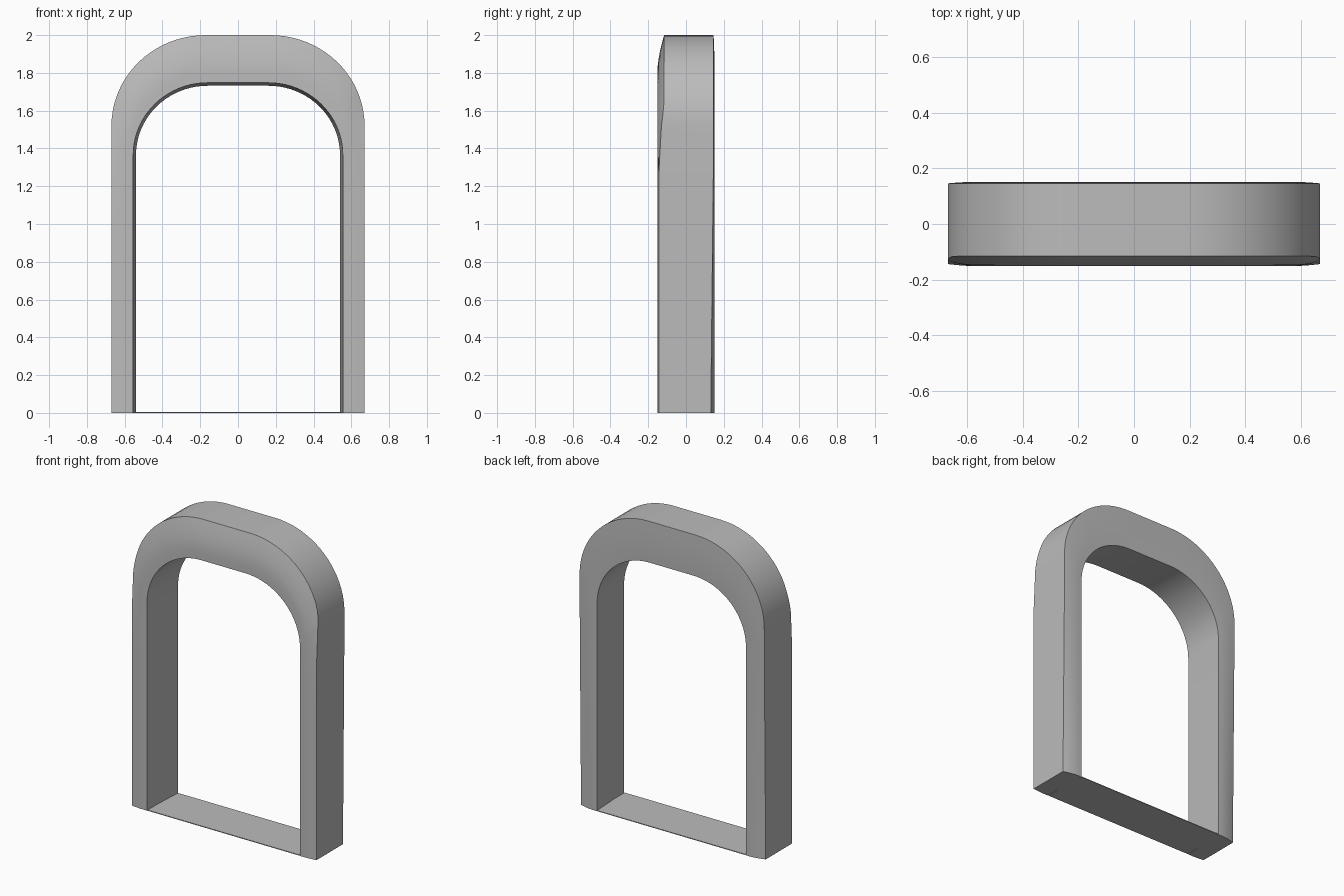
import bpy, bmesh, math

cube = bpy.data.objects.get("Cube")
if cube:
    bpy.data.objects.remove(cube, do_unlink=True)

# One plain grey for everything
grey = bpy.data.materials.new("plain_grey")
grey.use_nodes = True
grey.diffuse_color = (0.5, 0.5, 0.5, 1)
grey.node_tree.nodes["Principled BSDF"].inputs["Base Color"].default_value = (0.5, 0.5, 0.5, 1)

ARC_STEPS = 20
FACE_STEPS = 6


def finish(bm, name):
    bmesh.ops.recalc_face_normals(bm, faces=bm.faces)
    mesh = bpy.data.meshes.new(name)
    bm.to_mesh(mesh)
    bm.free()
    mesh.materials.append(grey)
    obj = bpy.data.objects.new(name, mesh)
    bpy.context.collection.objects.link(obj)
    return obj


def smoothstep(a, b, v):
    t = max(0.0, min(1.0, (v - a) / (b - a)))
    return t * t * (3 - 2 * t)


def half_path(width, spring, top, flat):
    """Points up the leg and around the corner, for x > 0."""
    pts = [(width, spring * k / 6) for k in range(6)]
    for i in range(ARC_STEPS + 1):
        a = math.pi / 2 * i / ARC_STEPS
        pts.append((flat + (width - flat) * math.cos(a),
                    spring + (top - spring) * math.sin(a)))
    return pts


def full_path(*args):
    half = half_path(*args)
    return half + [(-x, z) for x, z in reversed(half)]


def section(outer, inner_front, inner_back):
    """Closed cross-section: crowned front, hole wall, crowned back, outer wall."""
    arch = smoothstep(1.36, 1.68, outer[1])
    drop = 0.007 + 0.028 * arch
    back_drop = 0.022 - 0.015 * min(1.0, outer[1] / 1.4)
    ring = []
    for i in range(FACE_STEPS + 1):
        t = i / FACE_STEPS
        y = -0.151 + drop * max(0.0, 1 - t / 0.72) ** 1.5
        ring.append((outer[0] + (inner_front[0] - outer[0]) * t, y,
                     outer[1] + (inner_front[1] - outer[1]) * t))
    for i in range(FACE_STEPS, -1, -1):
        t = i / FACE_STEPS
        y = 0.153 - back_drop * (1 - t) ** 2 - 0.003 * t ** 3
        ring.append((outer[0] + (inner_back[0] - outer[0]) * t, y,
                     outer[1] + (inner_back[1] - outer[1]) * t))
    return ring


# Arched frame, swept from one foot to the other
bm = bmesh.new()
outer = full_path(0.67, 1.52, 2.0, 0.17)
inner_front = full_path(0.555, 1.365, 1.748, 0.16)
inner_back = full_path(0.54, 1.365, 1.732, 0.16)
rings = [[bm.verts.new(p) for p in section(*s)]
         for s in zip(outer, inner_front, inner_back)]
for r, s in zip(rings, rings[1:]):
    for i in range(len(r)):
        j = (i + 1) % len(r)
        bm.faces.new((r[i], r[j], s[j], s[i]))
bm.faces.new(rings[0])
bm.faces.new(rings[-1])
frame = finish(bm, "arched_frame")
for o in bpy.context.selected_objects:
    o.select_set(False)
frame.select_set(True)
bpy.context.view_layer.objects.active = frame
bpy.ops.object.shade_smooth_by_angle(angle=math.radians(35))

# Thin threshold plate closing the opening at the floor
bm = bmesh.new()
bmesh.ops.create_cube(bm, size=1)
for v in bm.verts:
    v.co = (v.co.x * 1.1, v.co.y * 0.3, (v.co.z + 0.5) * 0.005)
finish(bm, "threshold_plate")
